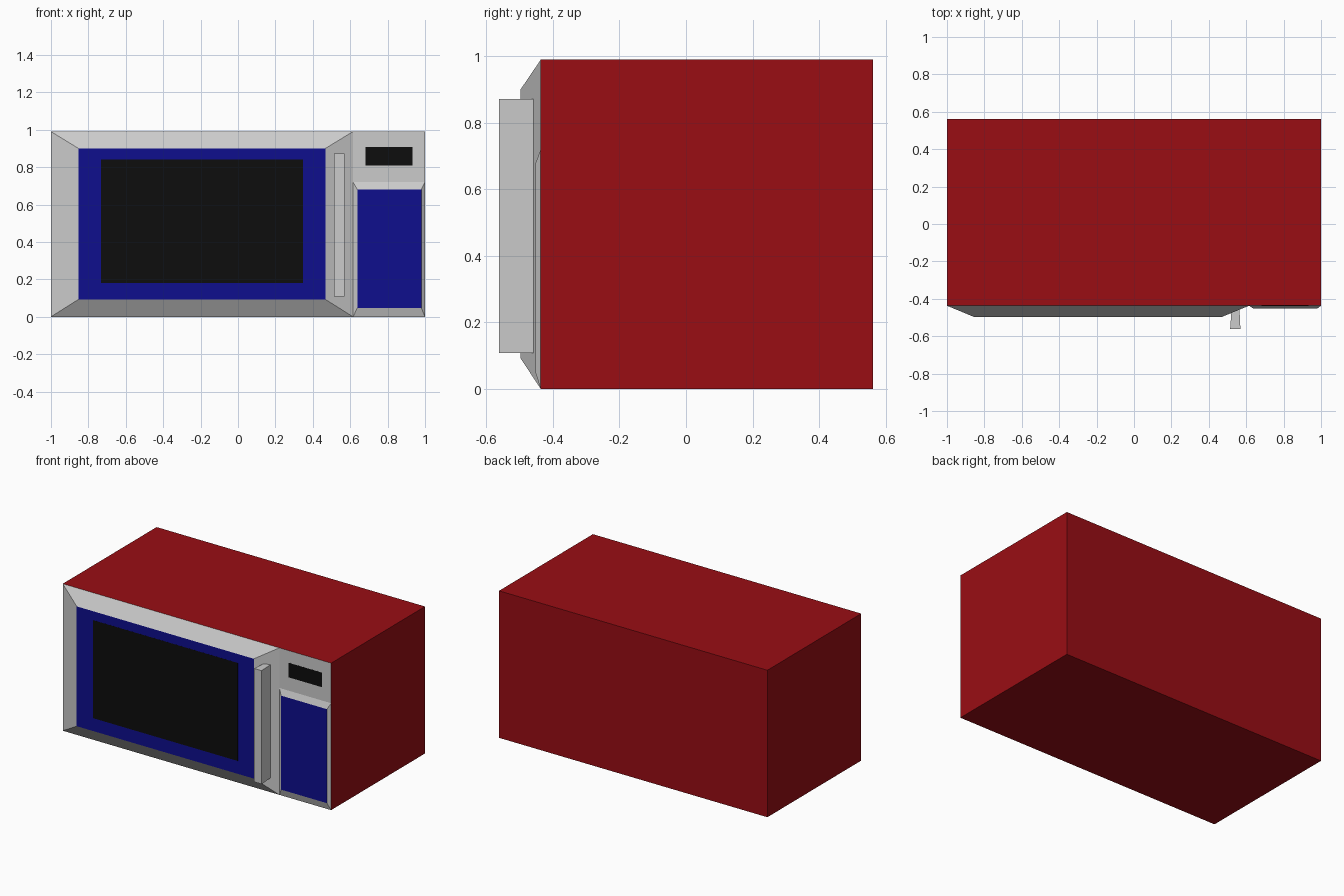
import bpy

if "Cube" in bpy.data.objects:
    bpy.data.objects.remove(bpy.data.objects["Cube"])


def material(name, rgb):
    m = bpy.data.materials.new(name)
    m.diffuse_color = (*rgb, 1)
    m.use_nodes = True
    m.node_tree.nodes["Principled BSDF"].inputs["Base Color"].default_value = m.diffuse_color
    return m


red = material("red_enamel", (0.32, 0.004, 0.007))
blue = material("blue_panel", (0.0045, 0.0045, 0.27))
black = material("black_glass", (0.004, 0.004, 0.004))
grey = material("grey_trim", (0.8, 0.8, 0.8))


def block(name, back, front, y_back, y_front, side_mat, front_mat, closed=True):
    """Box or frustum between two (x0, x1, z0, z1) rectangles, front facing -y."""
    verts = []
    for (x0, x1, z0, z1), y in ((back, y_back), (front, y_front)):
        verts += [(x0, y, z0), (x1, y, z0), (x1, y, z1), (x0, y, z1)]
    faces = [(4, 5, 6, 7)]
    faces += [(i, (i + 1) % 4, 4 + (i + 1) % 4, 4 + i) for i in range(4)]
    if closed:
        faces.append((3, 2, 1, 0))
    mesh = bpy.data.meshes.new(name)
    mesh.from_pydata(verts, [], faces)
    mesh.materials.append(side_mat)
    mesh.materials.append(front_mat)
    mesh.polygons[0].material_index = 1
    obj = bpy.data.objects.new(name, mesh)
    bpy.context.collection.objects.link(obj)
    return obj


FACE = -0.437   # front plane of the cabinet
DOOR = -0.498   # front plane of the door
PAD = -0.452    # front plane of the keypad

# Cabinet: red shell with a grey front
shell = (-1, 1, 0, 0.99)
block("cabinet", shell, shell, 0.562, FACE, red, grey)

# Door: bevelled grey frame around a blue face
block("door", (-1, 0.615, 0, 0.99), (-0.853, 0.467, 0.093, 0.9),
      FACE, DOOR, grey, blue, closed=False)

# Door window
glass = (-0.732, 0.347, 0.18, 0.84)
block("window", glass, glass, DOOR + 0.01, DOOR - 0.0005, black, black)

# Handle: bar rising from the sloping door edge, slightly wider at the front
block("handle", (0.523, 0.563, 0.108, 0.872), (0.514, 0.569, 0.108, 0.872),
      FACE, -0.562, grey, grey)

# Keypad: bevelled blue panel
block("keypad", (0.615, 1, 0, 0.72), (0.638, 0.98, 0.047, 0.68),
      FACE, PAD, grey, blue, closed=False)

# Clock display
screen = (0.683, 0.933, 0.81, 0.908)
block("display", screen, screen, FACE + 0.01, FACE - 0.0005, black, black)
